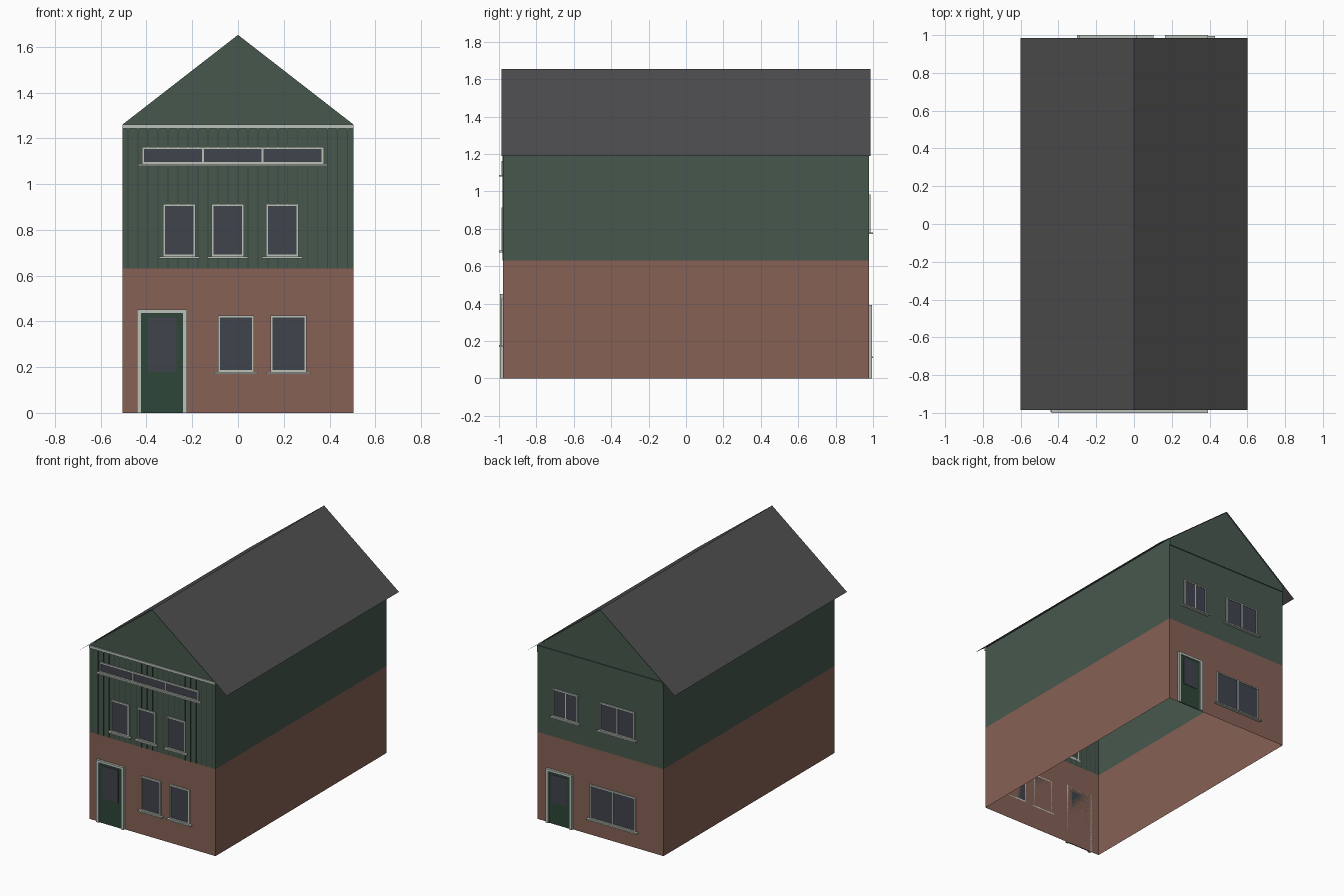
import bpy

if "Cube" in bpy.data.objects:
    bpy.data.objects.remove(bpy.data.objects["Cube"])

W, YF, YB = 0.505, -0.978, 0.978      # half width, front and back wall planes
Z1, Z2, ZR = 0.63, 1.26, 1.652        # brick top, wall top, ridge


def material(name, col):
    m = bpy.data.materials.new(name)
    m.diffuse_color = (*col, 1)
    m.use_nodes = True
    m.node_tree.nodes["Principled BSDF"].inputs["Base Color"].default_value = m.diffuse_color
    return m


BRICK = material("brick", (0.24, 0.12, 0.09))
GREEN = material("green_siding", (0.062, 0.097, 0.075))
GROOVE = material("dark_siding", (0.038, 0.06, 0.046))
GLASS = material("glass", (0.051, 0.058, 0.072))
TRIM = material("trim", (0.50, 0.54, 0.48))
DOOR = material("door_green", (0.027, 0.061, 0.04))
ROOF = material("roof_grey", (0.075, 0.075, 0.08))


def mesh(name, verts, faces, mat):
    me = bpy.data.meshes.new(name)
    me.from_pydata(verts, [], faces)
    me.materials.append(mat)
    ob = bpy.data.objects.new(name, me)
    bpy.context.collection.objects.link(ob)
    return ob


def boxes(name, rects, side, depth, mat):
    """Boxes (x0, x1, z0, z1) standing out from the front (-1) or back (1) wall."""
    verts, faces = [], []
    wall = YF if side < 0 else YB
    y0, y1 = sorted((wall, wall + side * depth))
    for x0, x1, z0, z1 in rects:
        n = len(verts)
        verts += [(x, y, z) for z in (z0, z1)
                  for x, y in ((x0, y0), (x1, y0), (x1, y1), (x0, y1))]
        for f in ((3, 2, 1, 0), (4, 5, 6, 7), (0, 1, 5, 4),
                  (1, 2, 6, 5), (2, 3, 7, 6), (3, 0, 4, 7)):
            faces.append([n + i for i in f])
    return mesh(name, verts, faces, mat)


def window(name, side, x0, x1, z0, z1, mullions=()):
    t = 0.009
    bars = [(x0, x0 + t, z0, z1), (x1 - t, x1, z0, z1),
            (x0 + t, x1 - t, z0, z0 + t), (x0 + t, x1 - t, z1 - t, z1)]
    bars += [(m - t / 2, m + t / 2, z0 + t, z1 - t) for m in mullions]
    boxes(name + "_frame", bars, side, 0.008, TRIM)
    boxes(name + "_glass", [(x0 + t, x1 - t, z0 + t, z1 - t)], side, 0.004, GLASS)
    boxes(name + "_sill", [(x0 - 0.017, x1 + 0.017, z0 - 0.009, z0)], side, 0.022, TRIM)


def door(name, side, x0, x1, top):
    t = 0.021
    boxes(name + "_frame", [(x0, x0 + t, 0, top), (x1 - t, x1, 0, top),
                            (x0 + t, x1 - t, top - 0.017, top)], side, 0.016, TRIM)
    boxes(name + "_leaf", [(x0 + t, x1 - t, 0, top - 0.017)], side, 0.006, DOOR)
    boxes(name + "_glass", [(x0 + 0.047, x1 - 0.047, top * 0.4, top - 0.035)],
          side, 0.009, GLASS)


# Open wall shells: brick below, green above
RING = ((0, 1, 5, 4), (1, 2, 6, 5), (2, 3, 7, 6), (3, 0, 4, 7))
for name, a, b, mat in (("brick_walls", 0, Z1, BRICK), ("upper_walls", Z1, Z2, GREEN)):
    mesh(name, [(x, y, z) for z in (a, b) for x, y in
                ((-W, YF), (W, YF), (W, YB), (-W, YB))], RING, mat)

# Gables
mesh("front_gable", [(-W, YF, Z2), (W, YF, Z2), (0, YF, ZR)], [(0, 1, 2)], GREEN)
mesh("back_gable", [(W, YB, Z2), (-W, YB, Z2), (0, YB, ZR)], [(0, 1, 2)], GREEN)

# Roof: two thin sheets with side overhang
E, RY, RZ = 0.6, 0.986, ZR + 0.003
ZE = RZ - E * (ZR - Z2) / W
mesh("roof", [(-E, -RY, ZE), (0, -RY, RZ), (E, -RY, ZE),
              (-E, RY, ZE), (0, RY, RZ), (E, RY, ZE)],
     [(0, 1, 4, 3), (1, 2, 5, 4)], ROOF)

# Horizontal bands under the gables
boxes("front_band", [(-W, W, 1.242, Z2)], -1, 0.008, TRIM)
boxes("back_band", [(-W, W, 1.21, Z2)], 1, 0.006, GREEN)

# Thin vertical siding lines on the front
boxes("siding_lines", [(x - 0.002, x + 0.002, Z1, 1.242)
                       for x in (-0.48 + 0.0436 * i for i in range(23))], -1, 0.002, GROOVE)

# Front openings
door("front_door", -1, -0.442, -0.222, 0.452)
for i, x in enumerate((-0.088, 0.142)):
    window(f"front_lower_window_{i}", -1, x, x + 0.158, 0.178, 0.426)
for i, x in enumerate((-0.328, -0.116, 0.122)):
    window(f"front_upper_window_{i}", -1, x, x + 0.143, 0.683, 0.913)
window("front_strip_window", -1, -0.42, 0.375, 1.088, 1.162, (-0.152, 0.108))

# Back openings
door("back_door", 1, 0.22, 0.43, 0.392)
window("back_lower_window", 1, -0.285, 0.085, 0.118, 0.365, (-0.1,))
window("back_upper_window_0", 1, 0.18, 0.375, 0.78, 0.982, (0.277,))
window("back_upper_window_1", 1, -0.275, 0.0, 0.78, 0.982, (-0.137,))
